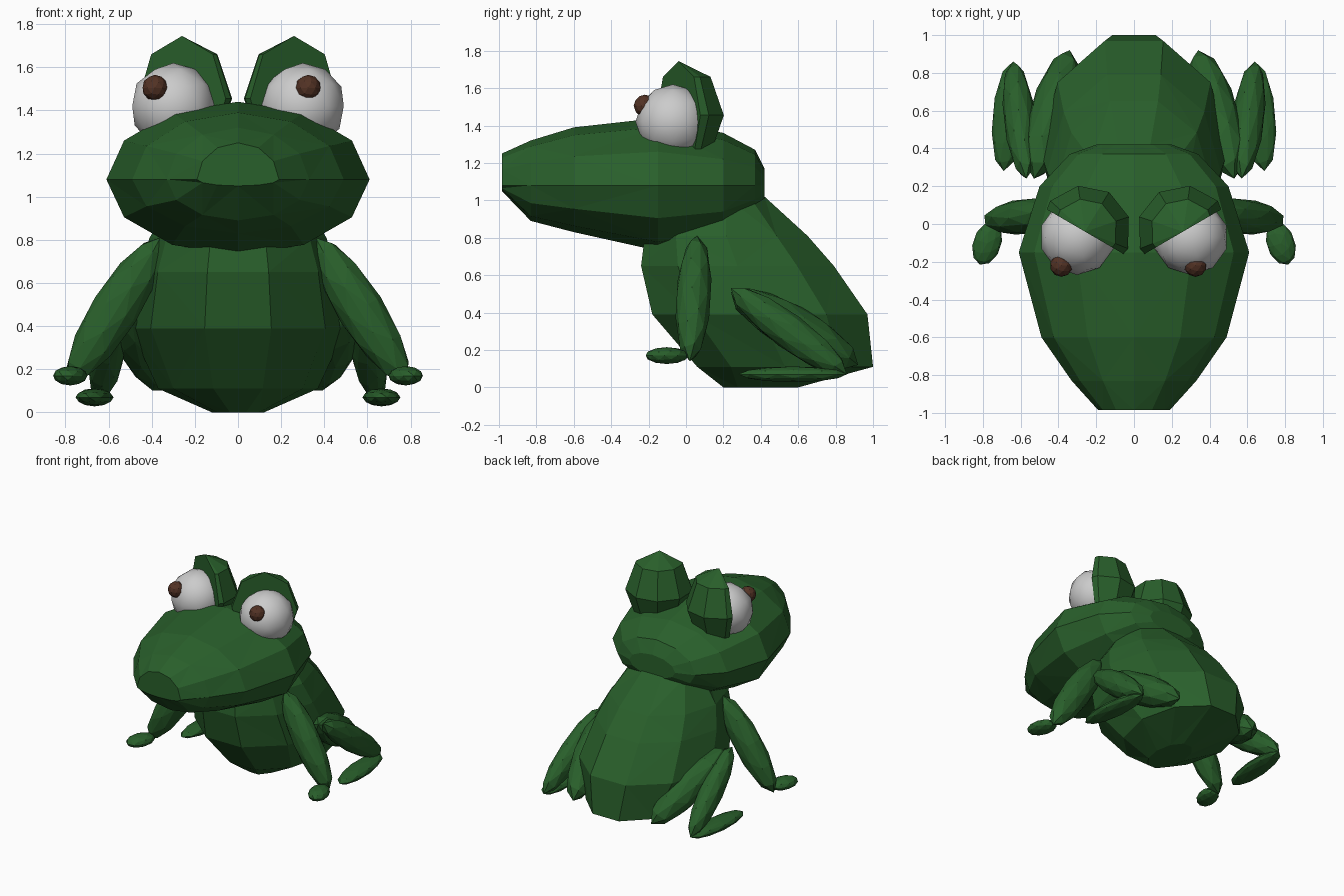
import bpy, bmesh
from math import sin, cos, tau
from mathutils import Vector, Matrix

if "Cube" in bpy.data.objects:
    bpy.data.objects.remove(bpy.data.objects["Cube"])


def material(name, color):
    m = bpy.data.materials.new(name)
    m.diffuse_color = (*color, 1)
    m.use_nodes = True
    m.node_tree.nodes["Principled BSDF"].inputs["Base Color"].default_value = m.diffuse_color
    return m


green = material("green_skin", (0.022, 0.115, 0.024))
brown = material("brown_pupil", (0.085, 0.032, 0.018))


def finish(name, bm, mat=None, smooth=False):
    bmesh.ops.recalc_face_normals(bm, faces=bm.faces[:])
    me = bpy.data.meshes.new(name)
    bm.to_mesh(me)
    bm.free()
    ob = bpy.data.objects.new(name, me)
    bpy.context.collection.objects.link(ob)
    if mat:
        me.materials.append(mat)
    for p in me.polygons:
        p.use_smooth = smooth
    return ob


def loft(name, rings, mat):
    """Skin a stack of equal-sized point rings with triangles, capped at both ends."""
    bm = bmesh.new()
    vs = [[bm.verts.new(p) for p in ring] for ring in rings]
    n = len(vs[0])
    for k, (a, b) in enumerate(zip(vs, vs[1:])):
        for i in range(n):
            j = (i + 1) % n
            if (i + k) % 2:
                bm.faces.new((a[i], a[j], b[j]))
                bm.faces.new((a[i], b[j], b[i]))
            else:
                bm.faces.new((a[i], a[j], b[i]))
                bm.faces.new((a[j], b[j], b[i]))
    bm.faces.new(vs[0])
    bm.faces.new(vs[-1])
    return finish(name, bm, mat)


def blob(name, p0, p1, rx, rz, mat):
    """Faceted ellipsoid stretched from p0 to p1."""
    p0, p1 = Vector(p0), Vector(p1)
    d = p1 - p0
    m = (Matrix.Translation((p0 + p1) / 2) @ d.to_track_quat('Y', 'Z').to_matrix().to_4x4()
         @ Matrix.Diagonal((rx, d.length / 2, rz, 1)))
    bm = bmesh.new()
    bmesh.ops.create_icosphere(bm, subdivisions=2, radius=1.0, matrix=m)
    return finish(name, bm, mat)


# Head: rings along y (y, half width, top z, bottom z)
head = []
for y, w, top, bot in [(-0.985, 0.19, 1.25, 1.05), (-0.83, 0.33, 1.32, 0.89),
                       (-0.6, 0.49, 1.39, 0.83), (-0.15, 0.61, 1.44, 0.73),
                       (0.2, 0.5, 1.36, 0.80), (0.37, 0.34, 1.27, 0.93),
                       (0.42, 0.2, 1.17, 1.0)]:
    ring = []
    for i in range(12):
        a = tau * i / 12
        h = top - 1.08 if sin(a) > 0 else 1.08 - bot
        ring.append((w * cos(a), y, 1.08 + h * sin(a)))
    head.append(ring)
loft("head", head, green)

# Body: rings along z (z, front y, back y, half width)
body = []
for z, y0, y1, w in [(0.0, 0.2, 0.6, 0.12), (0.11, 0.06, 1.0, 0.37),
                     (0.39, -0.18, 0.97, 0.5), (0.65, -0.24, 0.79, 0.46),
                     (0.81, -0.22, 0.65, 0.41), (1.02, 0.0, 0.42, 0.28)]:
    body.append([(w * cos(tau * i / 10),
                  (y0 + y1) / 2 + (y1 - y0) / 2 * sin(tau * i / 10) / 0.951, z)
                 for i in range(10)])
loft("body", body, green)

for side, s in (("left", -1), ("right", 1)):
    def P(x, y, z):
        return (s * x, y, z)

    # Front limb
    blob(side + "_arm", P(0.36, 0.06, 0.81), P(0.78, 0.02, 0.14), 0.095, 0.11, green)
    blob(side + "_hand", P(0.74, 0.01, 0.17), P(0.815, -0.215, 0.17), 0.075, 0.045, green)

    # Folded hind limb
    blob(side + "_thigh", P(0.34, 0.92, 0.12), P(0.53, 0.24, 0.51), 0.12, 0.12, green)
    blob(side + "_shin", P(0.57, 0.24, 0.53), P(0.64, 0.86, 0.07), 0.085, 0.095, green)
    blob(side + "_foot", P(0.64, 0.86, 0.07), P(0.69, 0.28, 0.07), 0.085, 0.042, green)

    # Eyeball
    bm = bmesh.new()
    bmesh.ops.create_icosphere(bm, subdivisions=2, radius=0.2,
                               matrix=Matrix.Translation(P(0.30, -0.07, 1.42)))
    finish(side + "_eye", bm, None, True)

    # Pupil: both look slightly to the same side
    bm = bmesh.new()
    px = -0.385 if s < 0 else 0.325
    bmesh.ops.create_icosphere(bm, subdivisions=2, radius=0.06,
                               matrix=Matrix.Translation((px, -0.22, 1.505)))
    finish(side + "_pupil", bm, brown)

    # Eyelid: half of a coarse sphere behind the eye, cut by an angled plane
    bm = bmesh.new()
    c = Vector(P(0.26, -0.04, 1.455))
    bmesh.ops.create_uvsphere(bm, u_segments=9, v_segments=4, radius=1.0,
                              matrix=Matrix.Translation(c) @ Matrix.Rotation(0.55 * s, 4, 'Z')
                              @ Matrix.Diagonal((0.245, 0.245, 0.29, 1)))
    cut = bmesh.ops.bisect_plane(bm, geom=bm.verts[:] + bm.edges[:] + bm.faces[:],
                                 plane_co=c, plane_no=Vector((0.5 * s, -0.86, 0)),
                                 clear_outer=True)
    bmesh.ops.holes_fill(bm, edges=[e for e in bm.edges if e.is_boundary])
    finish(side + "_eyelid", bm, green)
